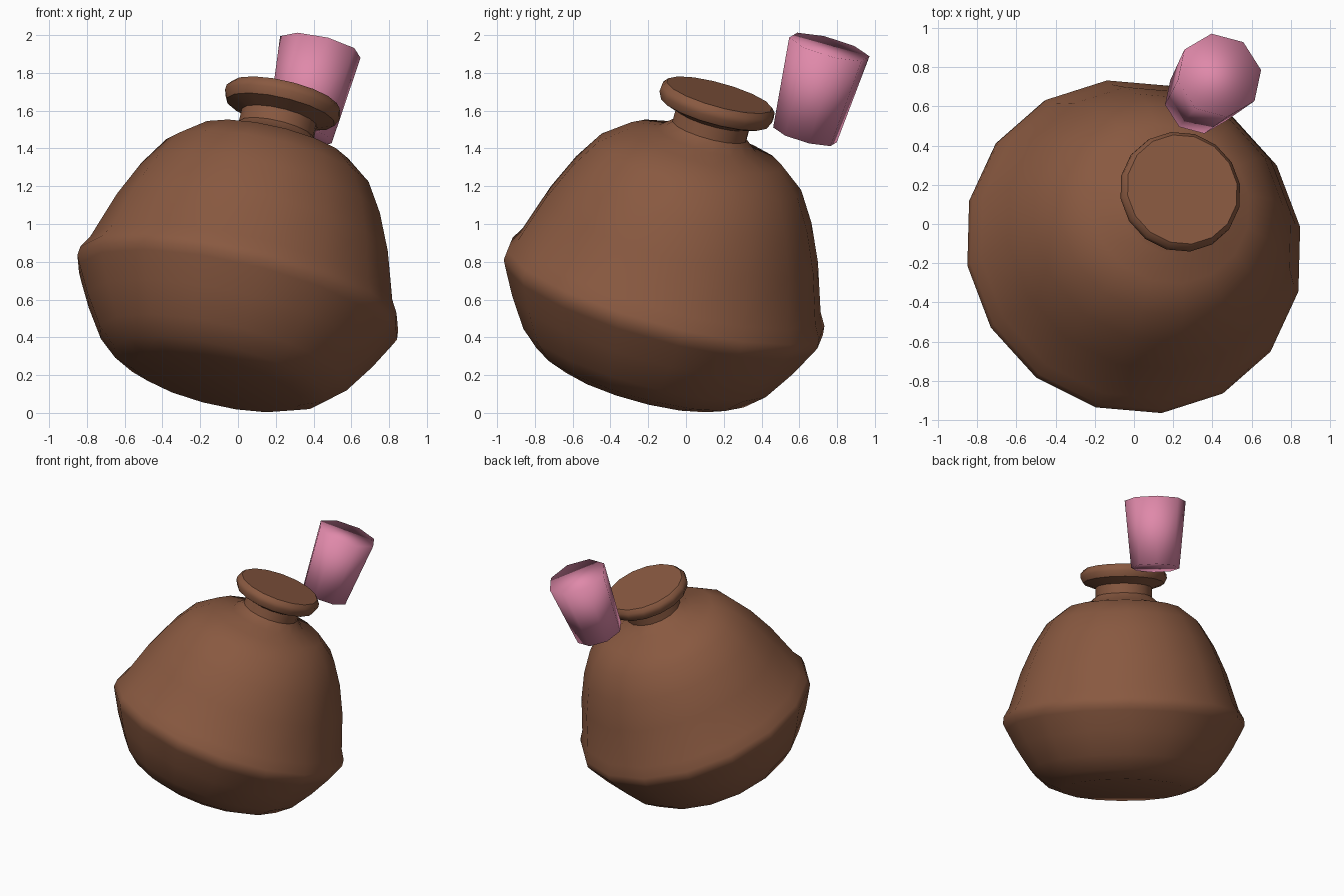
import bpy, bmesh, math
from mathutils import Vector

if "Cube" in bpy.data.objects:
    bpy.data.objects.remove(bpy.data.objects["Cube"])

AXIS = Vector((0.22, 0.26, 0.94)).normalized()   # shared tilt of flask and stopper
TILT = Vector((0, 0, 1)).rotation_difference(AXIS)


def material(name, rgb):
    mat = bpy.data.materials.new(name)
    mat.diffuse_color = (*rgb, 1)
    mat.use_nodes = True
    mat.node_tree.nodes["Principled BSDF"].inputs["Base Color"].default_value = mat.diffuse_color
    return mat


def lathe(name, profile, sides, turn, origin, mat, sharp=None):
    """Revolve (radius, height) points, cap both ends and tilt the result."""
    bm = bmesh.new()
    rings = []
    for r, h in profile:
        ring = []
        for i in range(sides):
            a = math.radians(turn) + math.tau * i / sides
            ring.append(bm.verts.new((r * math.cos(a), r * math.sin(a), h)))
        rings.append(ring)
    for low, high in zip(rings, rings[1:]):
        for i in range(sides):
            j = (i + 1) % sides
            bm.faces.new((low[i], low[j], high[j], high[i]))
    bm.faces.new(rings[0][::-1])
    bm.faces.new(rings[-1])
    for f in bm.faces:
        f.smooth = True
    mesh = bpy.data.meshes.new(name)
    bm.to_mesh(mesh)
    bm.free()
    if sharp:
        mesh.set_sharp_from_angle(angle=math.radians(sharp))
    mesh.materials.append(mat)
    obj = bpy.data.objects.new(name, mesh)
    bpy.context.collection.objects.link(obj)
    obj.rotation_mode = 'QUATERNION'
    obj.rotation_quaternion = TILT
    obj.location = origin
    return obj


brown = material("brown_clay", (0.25, 0.10, 0.052))
pink = material("pink_stopper", (0.74, 0.25, 0.40))

# Round flask: base, belly, belt ridge, shoulder, neck and lip
flask_profile = [
    (0.46, -0.50), (0.58, -0.45), (0.68, -0.36), (0.785, -0.20), (0.86, -0.06),
    (0.88, -0.02), (0.875, 0.03), (0.835, 0.10),
    (0.75, 0.36), (0.66, 0.56), (0.56, 0.72), (0.42, 0.83), (0.27, 0.865),
    (0.205, 0.92), (0.205, 0.99), (0.295, 1.025), (0.315, 1.065),
    (0.312, 1.095), (0.29, 1.12),
]
lathe("flask", flask_profile, 16, 8, (0, -0.115, 0.63), brown, sharp=42)

# Tapered stopper lying against the lip
lathe("stopper", [(0.176, 0), (0.222, 0.495)], 8, 9, (0.327, 0.63, 1.472), pink)
